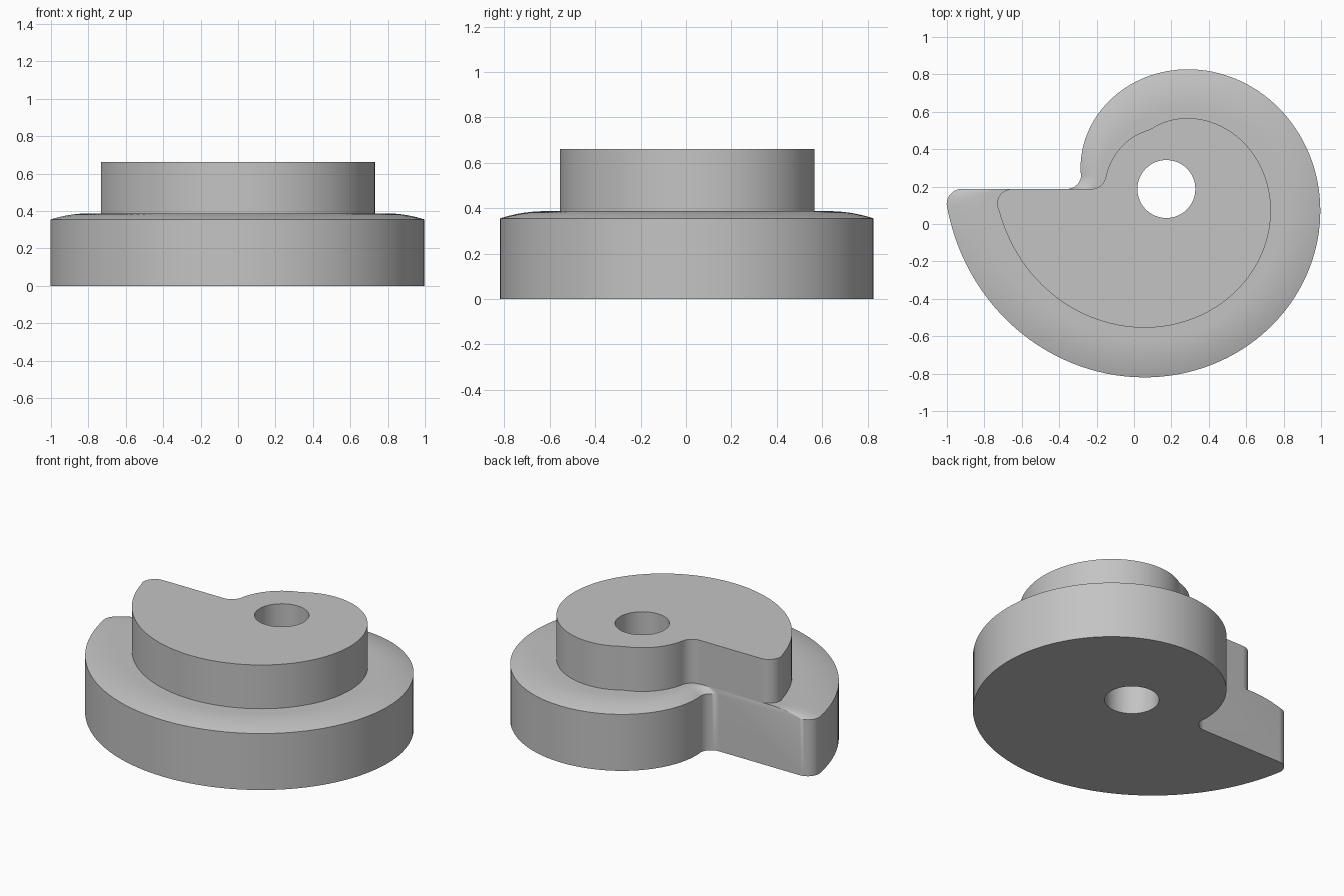
import bpy, bmesh
from math import sin, cos, asin, sqrt, radians, degrees, pi

cube = bpy.data.objects.get("Cube")
if cube:
    bpy.data.objects.remove(cube, do_unlink=True)

CX, CY = 0.173, 0.187              # bore axis; the straight step is level with it
BORE, COLLAR, INSET = 0.155, 0.33, 0.268
EDGE_Z, CROWN_Z, TOP_Z = 0.355, 0.387, 0.662
FILLET, CREST = 0.08, 0.2


def polar(x, y, r, deg):
    a = radians(deg)
    return (x + r * cos(a), y + r * sin(a))


def spread(a, b, n):
    return [a + (b - a) * i / n for i in range(n + 1)]


def radius(deg, inset):
    """Snail spiral that grows clockwise, never thinner than the collar."""
    return max(0.65 - 0.00206 * (deg - 80) - inset, COLLAR)


def outline(inset):
    """Spiral with a rounded notch and a rounded tip, closed by the straight step."""
    f = FILLET
    r0 = radius(172, inset)
    r1 = radius(-176, inset)
    a0 = 180 - degrees(asin(f / (r0 + f)))
    a1 = -180 + degrees(asin(f / (r1 - f)))
    notch = (CX - sqrt((r0 + f) ** 2 - f * f), CY + f)
    tip = (CX - sqrt((r1 - f) ** 2 - f * f), CY - f)
    pts = [polar(*notch, f, a) for a in spread(-90, a0 - 180, 10)]
    pts += [polar(CX, CY, radius(a, inset), a) for a in spread(a0, a1, 128)[1:-1]]
    pts += [polar(*tip, f, a) for a in spread(a1, -270, 10)]
    return pts


def crown(d):
    return CROWN_Z - (CROWN_Z - EDGE_Z) * max(0, 1 - d / CREST) ** 2


bm = bmesh.new()


def ring(pts, z):
    return [bm.verts.new((x, y, z)) for x, y in pts]


def skin(a, b):
    for i in range(len(a)):
        j = (i + 1) % len(a)
        bm.faces.new((a[i], a[j], b[j], b[i]))


def cap(outer, inner):
    """Flat face with the bore left open."""
    edges = []
    for loop in (outer, inner):
        for i, v in enumerate(loop):
            w = loop[(i + 1) % len(loop)]
            edges.append(bm.edges.get((v, w)) or bm.edges.new((v, w)))
    bmesh.ops.triangle_fill(bm, edges=edges, use_beauty=True)


# flange wall, crowned shoulder and hub wall
flange, hub = outline(0), outline(INSET)
rings = [ring(flange, 0)]
for t in spread(0, 1, 12):
    pts = [(p[0] + (q[0] - p[0]) * t, p[1] + (q[1] - p[1]) * t)
           for p, q in zip(flange, hub)]
    rings.append(ring(pts, crown(t * INSET)))
rings.append(ring(hub, TOP_Z))
for a, b in zip(rings, rings[1:]):
    skin(a, b)

# through bore and the two flat ends
circle = [polar(CX, CY, BORE, a) for a in spread(0, 360, 64)[:-1]]
bore_low, bore_high = ring(circle, 0), ring(circle, TOP_Z)
skin(bore_low, bore_high)
cap(rings[0], bore_low)
cap(rings[-1], bore_high)
bmesh.ops.recalc_face_normals(bm, faces=bm.faces)

mesh = bpy.data.meshes.new("snail_cam")
bm.to_mesh(mesh)
bm.free()
cam = bpy.data.objects.new("snail_cam", mesh)
bpy.context.collection.objects.link(cam)

grey = bpy.data.materials.new("plain grey")
grey.use_nodes = True
colour = (0.55, 0.55, 0.55, 1)
grey.diffuse_color = colour
grey.node_tree.nodes["Principled BSDF"].inputs["Base Color"].default_value = colour
mesh.materials.append(grey)

bpy.ops.object.select_all(action="DESELECT")
cam.select_set(True)
bpy.context.view_layer.objects.active = cam
bpy.ops.object.shade_smooth_by_angle(angle=pi / 6)
